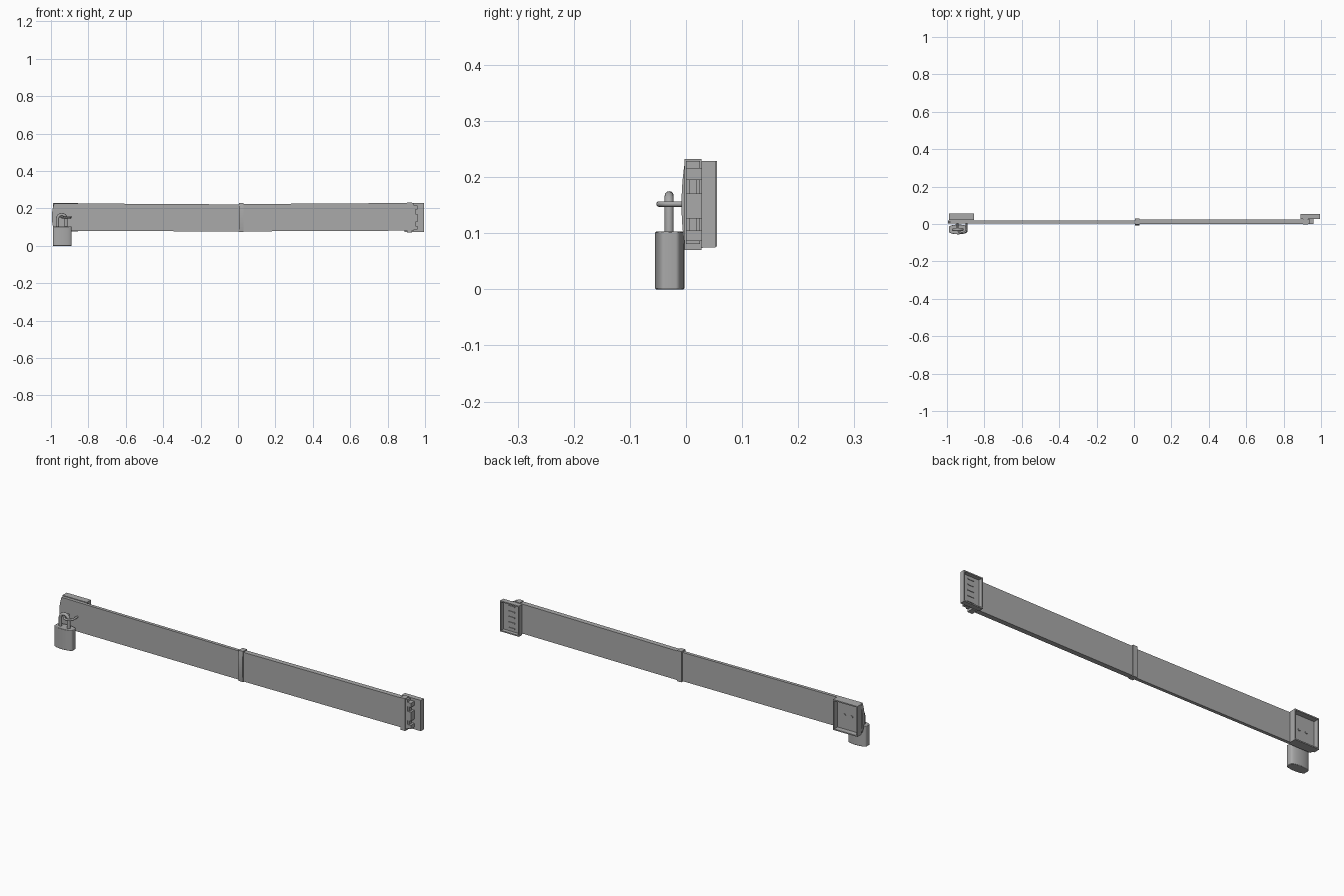
import bpy, bmesh, math
from mathutils import Vector

cube = bpy.data.objects.get("Cube")
if cube:
    bpy.data.objects.remove(cube, do_unlink=True)

# Single grey metal colour
metal = bpy.data.materials.new("grey metal")
metal.use_nodes = True
GREY = (0.4, 0.4, 0.4, 1)
metal.diffuse_color = GREY
metal.node_tree.nodes["Principled BSDF"].inputs["Base Color"].default_value = GREY


def finish(name, bm, smooth=False):
    bmesh.ops.recalc_face_normals(bm, faces=bm.faces)
    mesh = bpy.data.meshes.new(name)
    bm.to_mesh(mesh)
    bm.free()
    obj = bpy.data.objects.new(name, mesh)
    bpy.context.collection.objects.link(obj)
    mesh.materials.append(metal)
    if smooth:
        bpy.ops.object.select_all(action='DESELECT')
        bpy.context.view_layer.objects.active = obj
        obj.select_set(True)
        bpy.ops.object.shade_smooth_by_angle(angle=math.radians(35))
    return obj


def add_box(bm, x, y, z):
    verts = bmesh.ops.create_cube(bm, size=1)["verts"]
    for v in verts:
        v.co = Vector([(a + b) / 2 + c * (b - a) for c, (a, b) in zip(v.co, (x, y, z))])


def boxes(name, parts):
    bm = bmesh.new()
    for part in parts:
        add_box(bm, *part)
    return finish(name, bm)


def extrude(name, points, offset, smooth=False):
    bm = bmesh.new()
    face = bm.faces.new([bm.verts.new(p) for p in points])
    top = bmesh.ops.extrude_face_region(bm, geom=[face])["geom"]
    bmesh.ops.translate(bm, vec=offset, verts=[g for g in top if isinstance(g, bmesh.types.BMVert)])
    return finish(name, bm, smooth)


def tube(name, points, radius, sides=12):
    # Sweeps a round section along a path lying in one plane
    bm = bmesh.new()
    pts = [Vector(p) for p in points]
    normal = (pts[1] - pts[0]).cross(pts[len(pts) // 2] - pts[0]).normalized()
    rings = []
    for i, p in enumerate(pts):
        direction = (pts[min(i + 1, len(pts) - 1)] - pts[max(i - 1, 0)]).normalized()
        side = direction.cross(normal)
        angles = [2 * math.pi * k / sides for k in range(sides)]
        rings.append([bm.verts.new(p + radius * (math.cos(a) * side + math.sin(a) * normal)) for a in angles])
    for a, b in zip(rings, rings[1:]):
        for k in range(sides):
            n = (k + 1) % sides
            bm.faces.new((a[k], a[n], b[n], b[k]))
    bm.faces.new(rings[0])
    bm.faces.new(rings[-1])
    return finish(name, bm, True)


def half_circle(cx, radius, n=12):
    return [(cx - radius * math.cos(math.pi * i / n), radius * math.sin(math.pi * i / n)) for i in range(n + 1)]


# Two sliding bars, sagging a little toward the middle
MID = 0.153
end_arc = [(-0.995 + 0.012 * t * t, 0.004, MID + 0.074 * t) for t in [i / 5 - 1 for i in range(11)]]
extrude("inner_bar", end_arc + [(0.03, 0.004, 0.221), (0.03, 0.004, 0.077)], (0, 0.016, 0))
extrude("outer_bar", [(0.01, 0, 0.077), (0.94, 0, 0.081), (0.94, 0, 0.229), (0.01, 0, 0.223)], (0, 0.025, 0))

# Middle collar with a bowed front
bow = [(0.005, -0.002 - 0.006 * (1 - t * t), 0.151 + 0.077 * t) for t in [i / 6 - 1 for i in range(13)]]
extrude("middle_collar", bow + [(0.005, 0.029, 0.228), (0.005, 0.029, 0.074)], (0.025, 0, 0))


# Mounting trays, open toward the back
def tray(name, x0, x1, y0, y1, z0, z1, wall=0.006):
    ys = (y0 + 0.005, y1)
    return boxes(name, [
        ((x0, x1), (y0, y0 + 0.006), (z0, z1)),
        ((x0, x0 + wall), ys, (z0, z1)),
        ((x1 - wall, x1), ys, (z0, z1)),
        ((x0 + wall, x1 - wall), ys, (z0, z0 + wall)),
        ((x0 + wall, x1 - wall), ys, (z1 - wall, z1))])


tray("right_mount_tray", -0.99, -0.855, 0.022, 0.055, 0.076, 0.229)
tray("left_mount_tray", 0.89, 0.995, 0.028, 0.053, 0.075, 0.229)

# Slot ridges and screw heads inside the trays
boxes("tray_slots", [((0.925, 0.96), (0.033, 0.037), (z - 0.002, z + 0.002))
                     for z in [0.097 + 0.0275 * i for i in range(5)]])
for i, x in enumerate((-0.94, -0.9)):
    ring = [(x + 0.007 * math.cos(a), 0.027, MID + 0.007 * math.sin(a))
            for a in [2 * math.pi * k / 12 for k in range(12)]]
    extrude("screw_head_%d" % (i + 1), ring, (0, 0.005, 0), True)

# Hinge bracket and its knuckles
boxes("hinge_bracket", [
    ((0.903, 0.93), (-0.003, 0.028), (0.07, 0.232)),
    ((0.925, 0.96), (0.0, 0.029), (0.195, 0.216)),
    ((0.925, 0.96), (0.0, 0.029), (0.126, 0.171)),
    ((0.925, 0.96), (0.0, 0.029), (0.086, 0.105)),
    ((0.935, 0.95), (0.005, 0.02), (0.09, 0.21))])

# Padlock body with a barrel-shaped section
LOCK_X, LOCK_Y = -0.94, -0.029
curve = [(0.05 * t, 0.011 + 0.015 * math.sqrt(1 - t * t)) for t in [math.sin(math.pi * (i / 16 - 0.5)) for i in range(17)]]
section = [(LOCK_X + x, LOCK_Y + y, 0) for x, y in curve]
section += [(LOCK_X - x, LOCK_Y - y, 0) for x, y in curve]
body = extrude("padlock_body", section, (0, 0, 0.103), True)
bevel = body.modifiers.new("soft edge", 'BEVEL')
bevel.width = 0.002
bevel.segments = 2
bevel.limit_method = 'ANGLE'
bevel.angle_limit = math.radians(60)

# Shackle and the staple it passes through
arch = half_circle(-0.942, 0.023)
tube("shackle", [(-0.965, -0.03, 0.095)] + [(x, -0.03, 0.144 + h) for x, h in arch]
     + [(-0.919, -0.03, 0.095)], 0.008)
loop = half_circle(-0.919, 0.024)
tube("staple", [(-0.943, 0.01, 0.152)] + [(x, -0.024 - h, 0.152) for x, h in loop]
     + [(-0.895, 0.01, 0.152)], 0.005)
